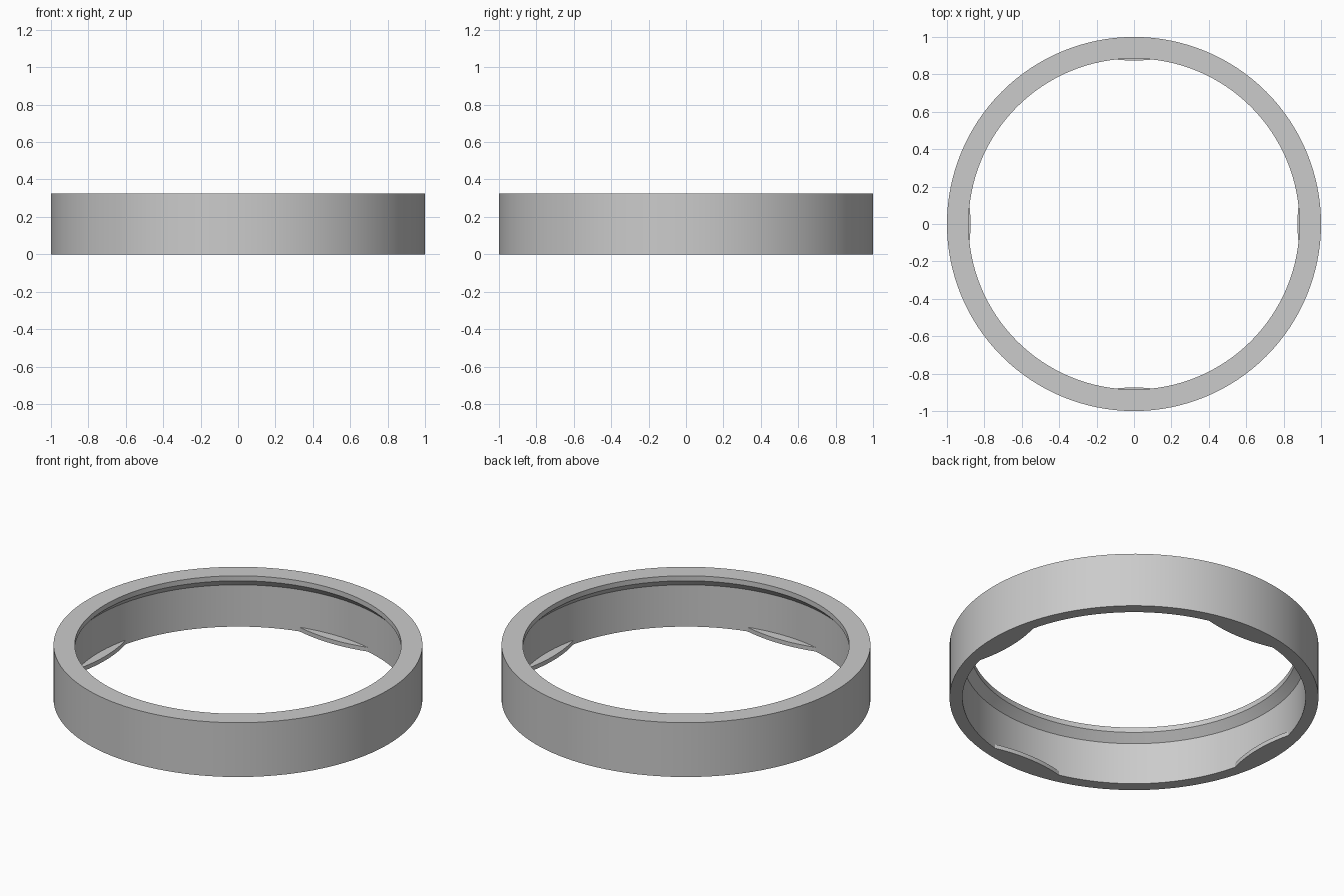
import bpy
import bmesh
from math import sin, cos, pi, radians

SEGMENTS = 128
OUTER, WALL, LIP = 1.0, 0.93, 0.885
HEIGHT = 0.325
TAB_TIP, TAB_HEIGHT, TAB_HALF_ANGLE = 0.874, 0.025, radians(14)

cube = bpy.data.objects.get("Cube")
if cube:
    bpy.data.objects.remove(cube, do_unlink=True)

grey = bpy.data.materials.new("plain grey")
grey.use_nodes = True
colour = (0.6, 0.6, 0.6, 1)
grey.diffuse_color = colour
grey.node_tree.nodes["Principled BSDF"].inputs["Base Color"].default_value = colour


def finish(bm, name):
    """Turn a bmesh into a smooth object with sharp edges kept."""
    bmesh.ops.recalc_face_normals(bm, faces=bm.faces[:])
    mesh = bpy.data.meshes.new(name)
    bm.to_mesh(mesh)
    bm.free()
    mesh.materials.append(grey)
    obj = bpy.data.objects.new(name, mesh)
    bpy.context.collection.objects.link(obj)
    bpy.ops.object.select_all(action="DESELECT")
    obj.select_set(True)
    bpy.context.view_layer.objects.active = obj
    bpy.ops.object.shade_smooth_by_angle(angle=radians(30))
    return obj


# Ring body: closed profile with a chamfered lip, turned about z
profile = [(WALL, 0), (WALL, 0.25), (LIP, 0.295), (LIP, HEIGHT),
           (OUTER, HEIGHT), (OUTER, 0)]
bm = bmesh.new()
loops = []
for i in range(SEGMENTS):
    a = 2 * pi * i / SEGMENTS
    loops.append([bm.verts.new((r * cos(a), r * sin(a), z)) for r, z in profile])
for i, loop in enumerate(loops):
    following = loops[(i + 1) % SEGMENTS]
    for j in range(len(profile)):
        k = (j + 1) % len(profile)
        bm.faces.new((loop[j], loop[k], following[k], following[j]))
finish(bm, "ring_body")


# Retaining tabs: thin lenses bulging inward from the wall's lower edge
def make_tab(name, angle, steps=16):
    half_width = WALL * sin(TAB_HALF_ANGLE)
    end = WALL * cos(TAB_HALF_ANGLE)
    inner, outer = [], []
    for i in range(steps + 1):
        t = 2 * i / steps - 1
        inner.append((TAB_TIP + (end - TAB_TIP) * t * t, half_width * t))
        a = TAB_HALF_ANGLE * t
        outer.append(((WALL + 0.002) * cos(a), (WALL + 0.002) * sin(a)))
    bm = bmesh.new()
    outline = [bm.verts.new((x, y, 0)) for x, y in inner + outer[::-1]]
    base = bm.faces.new(outline)
    top = bmesh.ops.extrude_face_region(bm, geom=[base], use_keep_orig=True)
    raised = [g for g in top["geom"] if isinstance(g, bmesh.types.BMVert)]
    bmesh.ops.translate(bm, verts=raised, vec=(0, 0, TAB_HEIGHT))
    finish(bm, name).rotation_euler.z = angle


for n, side in enumerate(("left", "back", "right", "front")):
    make_tab(side + "_tab", n * pi / 2)
